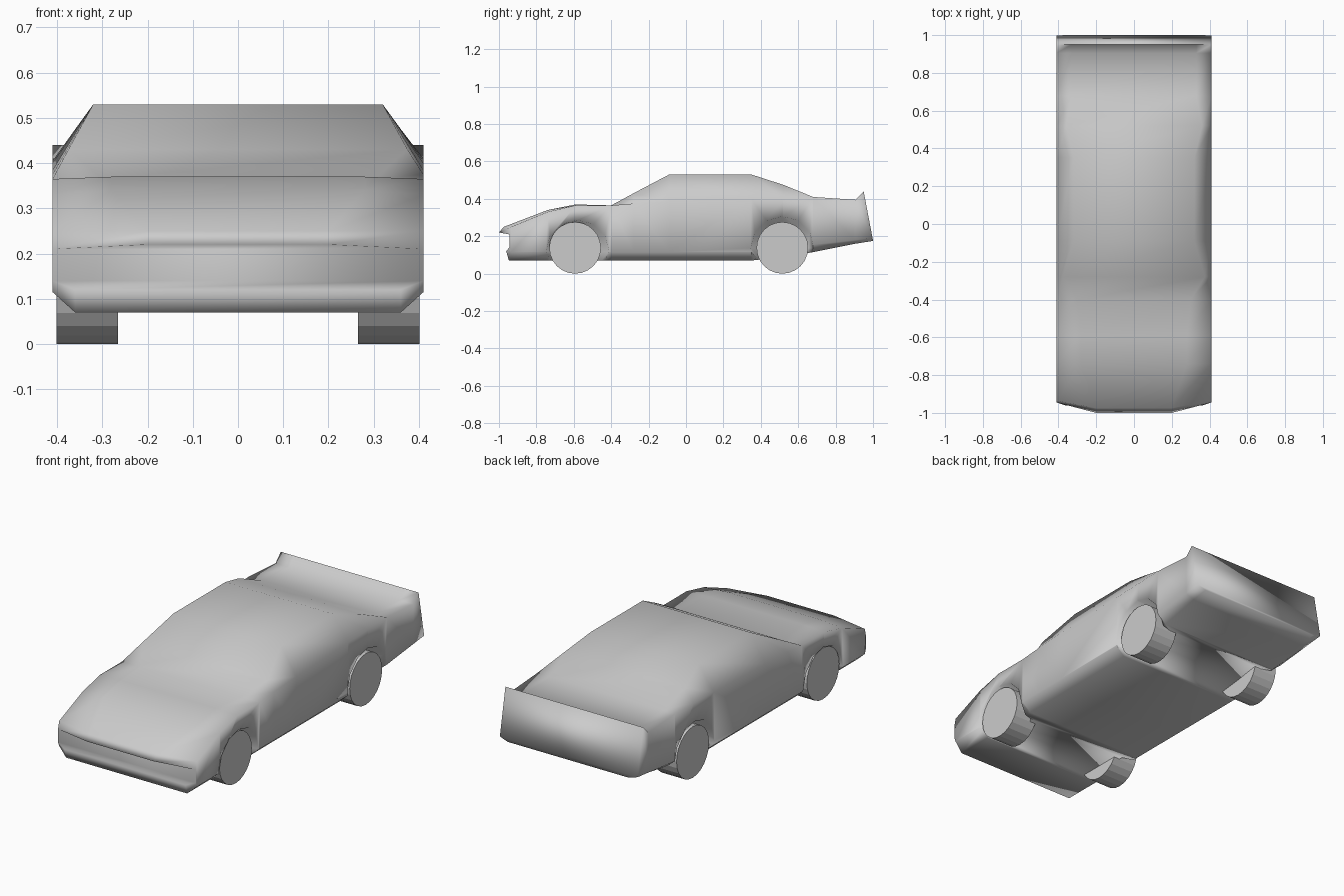
import bpy, bmesh, math
from mathutils import Matrix

cube = bpy.data.objects.get("Cube")
if cube:
    bpy.data.objects.remove(cube)

grey = bpy.data.materials.new("light_grey")
grey.use_nodes = True
colour = (0.6, 0.6, 0.6, 1)
grey.diffuse_color = colour
grey.node_tree.nodes["Principled BSDF"].inputs["Base Color"].default_value = colour


def make_object(name, bm):
    bmesh.ops.recalc_face_normals(bm, faces=bm.faces)
    mesh = bpy.data.meshes.new(name)
    bm.to_mesh(mesh)
    bm.free()
    mesh.materials.append(grey)
    obj = bpy.data.objects.new(name, mesh)
    bpy.context.collection.objects.link(obj)
    return obj


def side_cylinder(bm, x, y, z, depth, r_in, r_out, sides):
    """Cylinder lying along x, with its outer end on the far side from x = 0."""
    turn = Matrix.Rotation(math.copysign(math.pi / 2, x), 4, 'Y')
    bmesh.ops.create_cone(bm, cap_ends=True, segments=sides, radius1=r_in, radius2=r_out,
                          depth=depth, matrix=Matrix.Translation((x, y, z)) @ turn)


# Body stations: y, corner sweep, floor, sill, belt, top half width, top height, rake
WIDE = 0.41
stations = [
    (-1.0, 0.055, 0.12, 0.14, 0.21, 0.2, 0.22, 0),
    (-0.975, 0.04, 0.07, 0.115, 0.25, 0.2, 0.25, 0),
    (-0.74, 0, 0.07, 0.115, 0.33, 0.28, 0.34, 0),
    (-0.59, 0, 0.07, 0.115, 0.365, 0.28, 0.37, 0),
    (-0.4, 0, 0.07, 0.115, 0.365, 0.3, 0.365, 0),
    (-0.28, 0, 0.07, 0.115, 0.375, 0.375, 0.43, 0),
    (-0.09, 0, 0.07, 0.115, 0.385, 0.32, 0.53, 0),
    (0.35, 0, 0.07, 0.115, 0.4, 0.32, 0.53, 0),
    (0.52, 0, 0.09, 0.13, 0.405, 0.36, 0.475, 0),
    (0.68, 0, 0.115, 0.155, 0.41, 0.33, 0.41, 0),
    (0.905, 0, 0.16, 0.18, 0.395, 0.33, 0.395, 0),
    (0.95, 0, 0.175, 0.19, 0.44, 0.33, 0.44, 0.19),
]
bm = bmesh.new()
rings = []
for y, sweep, floor, sill, belt, top_w, top, rake in stations:
    half = [(top_w, top, 0), (WIDE, belt, sweep), (WIDE, sill, sweep), (0.36, floor, sweep * 0.7)]
    outline = half + [(-x, z, s) for x, z, s in reversed(half)]
    rings.append([bm.verts.new((x, y + s + rake * (top - z), z)) for x, z, s in outline])
for a, b in zip(rings, rings[1:]):
    for i in range(len(a)):
        j = (i + 1) % len(a)
        bm.faces.new((a[i], a[j], b[j], b[i]))
# Nose and tail panels, split into strips across the car
for ring in (rings[0], rings[-1]):
    for i in range(3):
        bm.faces.new((ring[i], ring[i + 1], ring[6 - i], ring[7 - i]))
body = make_object("car_body", bm)

# Tapered wheel arches cut into the flanks
bm = bmesh.new()
for side in (-1, 1):
    side_cylinder(bm, side * 0.36, -0.58, 0.118, 0.12, 0.14, 0.172, 12)
    side_cylinder(bm, side * 0.36, 0.515, 0.137, 0.12, 0.14, 0.172, 12)
cutter = make_object("arch_cutter", bm)
cutter.hide_render = True
cut = body.modifiers.new("arches", 'BOOLEAN')
cut.object = cutter
cut.solver = 'EXACT'
bpy.context.view_layer.objects.active = body
bpy.ops.object.modifier_apply(modifier=cut.name)
bpy.data.objects.remove(cutter)
body.data.shade_smooth()

# Wheels
for end, y in (("front", -0.593), ("rear", 0.515)):
    for side, sign in (("left", 1), ("right", -1)):
        bm = bmesh.new()
        side_cylinder(bm, sign * 0.333, y, 0.138, 0.136, 0.138, 0.138, 24)
        make_object(f"{end}_{side}_wheel", bm)
